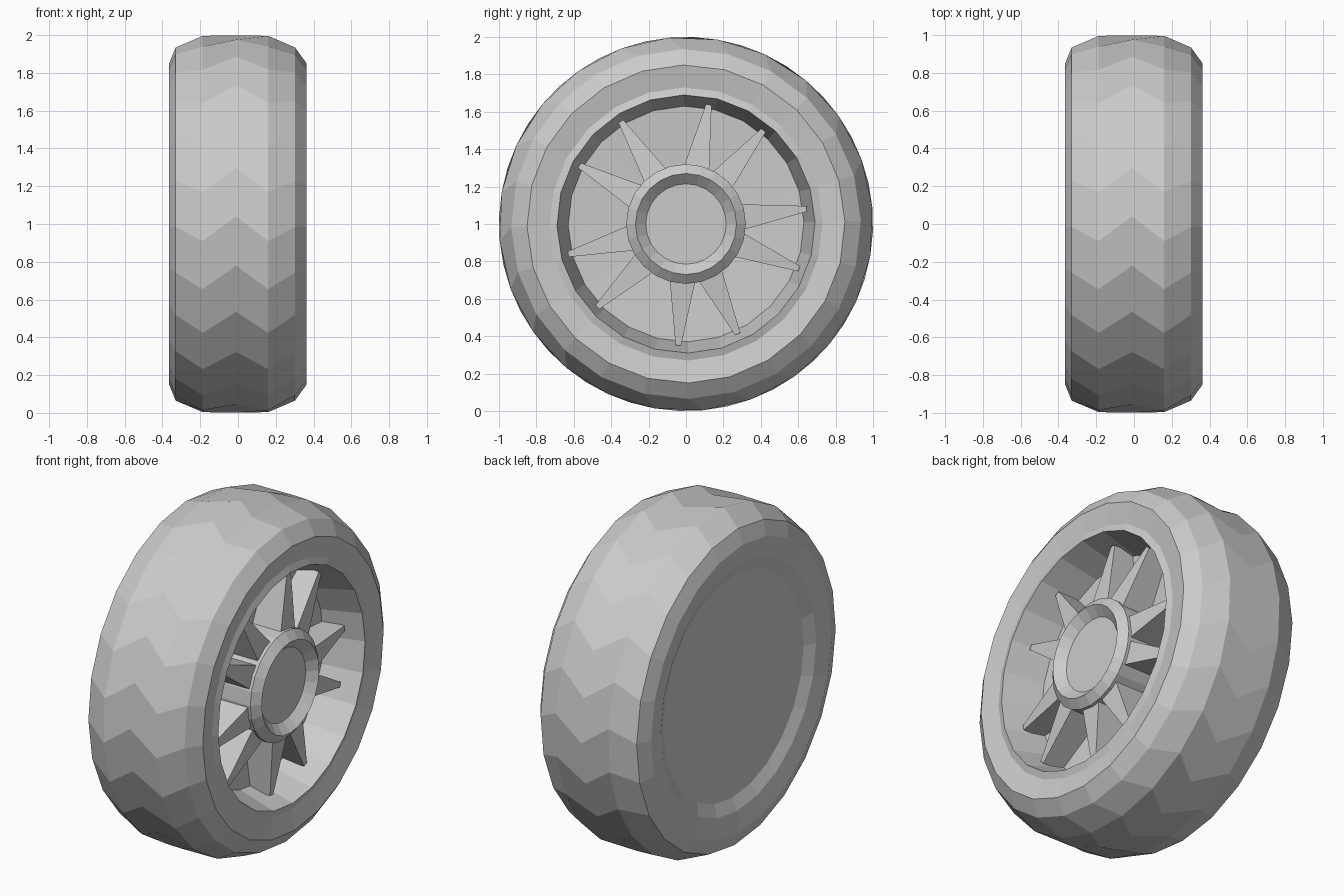
import bpy, bmesh, math

cube = bpy.data.objects.get("Cube")
if cube:
    bpy.data.objects.remove(cube, do_unlink=True)

SIDES = 24
STEP = math.tau / SIDES

# Single flat grey
grey = bpy.data.materials.new("plain grey")
grey.use_nodes = True
GREY = (0.6, 0.6, 0.6, 1)
grey.diffuse_color = GREY
grey.node_tree.nodes["Principled BSDF"].inputs["Base Color"].default_value = GREY


def finish(name, bm):
    bmesh.ops.recalc_face_normals(bm, faces=bm.faces)
    mesh = bpy.data.meshes.new(name)
    bm.to_mesh(mesh)
    bm.free()
    mesh.materials.append(grey)
    obj = bpy.data.objects.new(name, mesh)
    bpy.context.collection.objects.link(obj)


def lathe(name, profile):
    """Spin (x, radius, twist in degrees) rings about the x axis, ends capped."""
    bm = bmesh.new()
    rings = []
    for x, r, twist in profile:
        angles = [i * STEP + math.radians(twist) for i in range(SIDES)]
        rings.append([bm.verts.new((x, -r * math.cos(a), 1 + r * math.sin(a)))
                      for a in angles])
    for a, b in zip(rings, rings[1:]):
        for i in range(SIDES):
            j = (i + 1) % SIDES
            bm.faces.new((a[i], a[j], b[j], b[i]))
    bm.faces.new(rings[0])
    bm.faces.new(rings[-1])
    finish(name, bm)


# Tyre with chevron tread, shallow closed back and a deep dished wheel well
lathe("tyre", [
    (-0.312, 0.66, -1), (-0.345, 0.73, -1), (-0.365, 0.85, -1),
    (-0.33, 0.935, -1), (-0.187, 1.0, -5.2), (-0.01, 1.0, 2.3),
    (0.16, 1.0, -5.2), (0.302, 0.935, -1), (0.363, 0.85, -1),
    (0.34, 0.73, -1), (0.353, 0.69, -1), (0.12, 0.63, -1),
    (0.1, 0.3, -1),
])

# Hub with chamfered lip and a shallow bore
lathe("hub", [
    (0.09, 0.32, 0), (0.305, 0.32, 0), (0.345, 0.27, 0), (0.295, 0.215, 0),
])


# Tapered spokes in five pairs
def spoke(name, angle):
    bm = bmesh.new()
    out = (math.cos(angle), math.sin(angle))
    ends = []
    for r, half, bottom, top in ((0.29, 0.07, 0.09, 0.29),
                                 (0.65, 0.015, 0.115, 0.25)):
        corners = ((bottom, -half), (bottom, half), (top, half), (top, -half))
        ends.append([bm.verts.new((x, r * out[0] - w * out[1],
                                   1 + r * out[1] + w * out[0]))
                     for x, w in corners])
    inner, outer = ends
    for i in range(4):
        j = (i + 1) % 4
        bm.faces.new((inner[i], inner[j], outer[j], outer[i]))
    bm.faces.new(inner)
    bm.faces.new(outer)
    finish(name, bm)


for pair in range(5):
    for side, offset in (("a", -14.4), ("b", 14.4)):
        spoke(f"spoke_{pair + 1}{side}", math.radians(64.8 + 72 * pair + offset))
